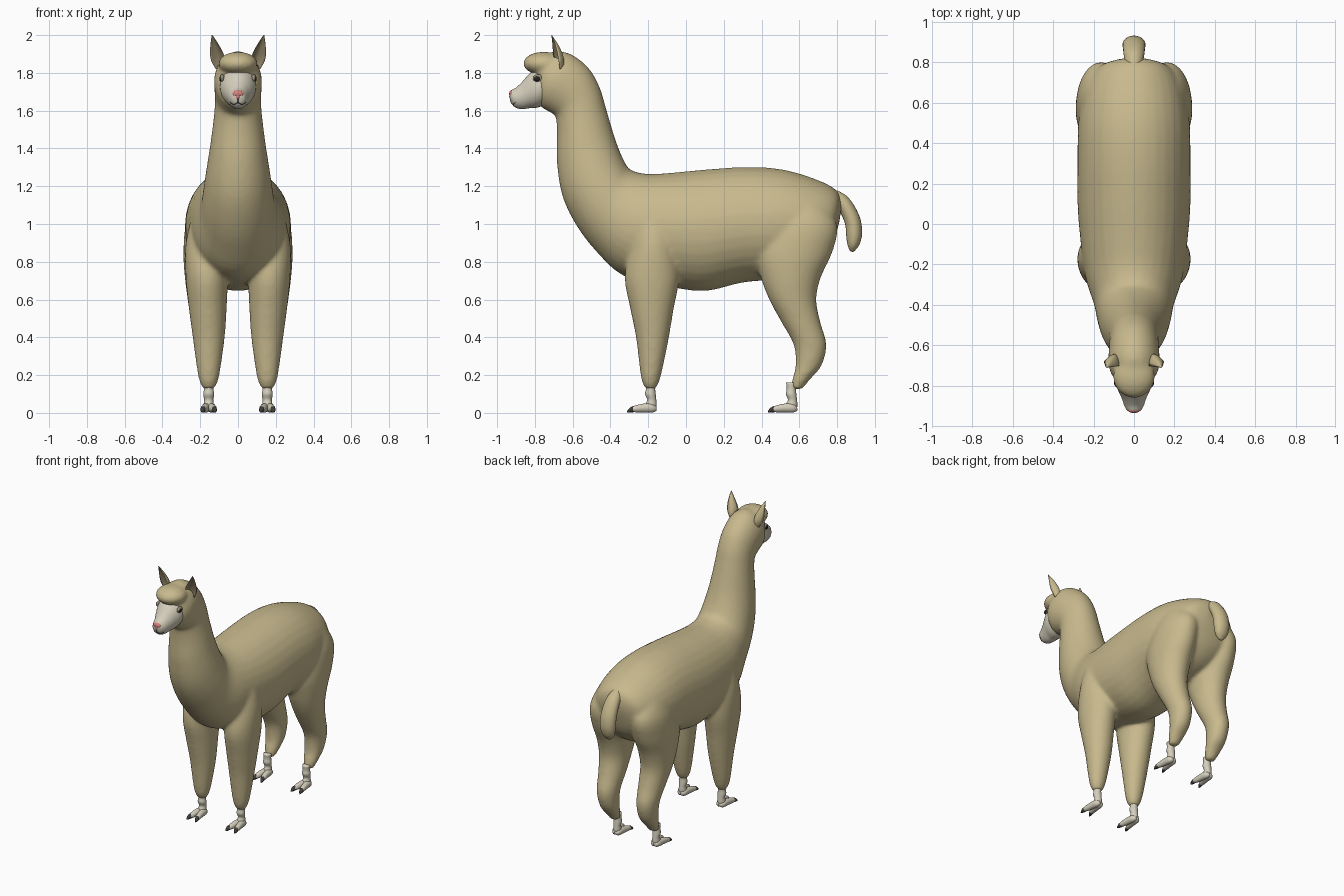
import bpy, bmesh, math
from mathutils import Vector
from mathutils.bvhtree import BVHTree

if "Cube" in bpy.data.objects:
    bpy.data.objects.remove(bpy.data.objects["Cube"])


def mat(name, r, g, b):
    m = bpy.data.materials.new(name)
    m.diffuse_color = (r, g, b, 1)
    m.use_nodes = True
    m.node_tree.nodes["Principled BSDF"].inputs["Base Color"].default_value = m.diffuse_color
    return m


FLEECE = mat("fleece tan", .58, .49, .27)
CREAM = mat("skin cream", .66, .62, .50)
PINK = mat("nose pink", .68, .22, .20)
DARK = mat("claw dark", .05, .045, .04)
EYE = mat("eye black", .02, .018, .016)
LID = mat("eyelid grey", .30, .27, .20)
EAR_IN = mat("inner ear brown", .27, .22, .13)


def finish(name, bm, mats):
    bmesh.ops.recalc_face_normals(bm, faces=bm.faces)
    me = bpy.data.meshes.new(name)
    for f in bm.faces:
        f.smooth = True
    bm.to_mesh(me)
    bm.free()
    for m in mats:
        me.materials.append(m)
    ob = bpy.data.objects.new(name, me)
    bpy.context.collection.objects.link(ob)
    return ob


def spline(rows, steps):
    """Catmull-Rom through rows of numbers."""
    out = []
    n = len(rows)
    for i in range(n - 1):
        p = [rows[max(i - 1, 0)], rows[i], rows[i + 1], rows[min(i + 2, n - 1)]]
        for k in range(steps):
            t = k / steps
            out.append([.5 * (2 * b + (c - a) * t + (2 * a - 5 * b + 4 * c - d) * t * t
                              + (3 * b - a - 3 * c + d) * t ** 3) for a, b, c, d in zip(*p)])
    out.append(list(rows[-1]))
    return out


def add_loft(bm, rings, s=1, steps=4, n=32):
    """Rings: centre x, (y0, z0) and (y1, z1) silhouette points, half width."""
    prev = None
    for cx, y0, z0, y1, z1, rx in spline(rings, steps):
        cur = []
        for k in range(n):
            a = 2 * math.pi * k / n
            c, d = math.cos(a), math.sin(a)
            cur.append(bm.verts.new((s * cx + rx * c, (y0 + y1) / 2 + (y1 - y0) / 2 * d,
                                     (z0 + z1) / 2 + (z1 - z0) / 2 * d)))
        if prev:
            for k in range(n):
                bm.faces.new((prev[k], prev[(k + 1) % n], cur[(k + 1) % n], cur[k]))
        else:
            bm.faces.new(cur)
        prev = cur
    bm.faces.new(prev)


def loft(name, rings, m, s=1, steps=4, n=24):
    bm = bmesh.new()
    add_loft(bm, rings, s, steps, n)
    return finish(name, bm, [m])


def add_ball(bm, c, r):
    vs = bmesh.ops.create_uvsphere(bm, u_segments=24, v_segments=14, radius=1)["verts"]
    for v in vs:
        v.co = Vector([c[i] + v.co[i] * r[i] for i in range(3)])


def ball(name, c, r, m):
    bm = bmesh.new()
    add_ball(bm, c, r)
    return finish(name, bm, [m])


# Fleece: torso, neck and head in one sweep, legs added, fused by remeshing
torso = [(0, .81, 1.0, .825, 1.1, .06), (0, .76, .86, .80, 1.175, .17), (0, .66, .76, .70, 1.232, .24),
         (0, .5, .71, .52, 1.287, .275), (0, .3, .69, .33, 1.302, .28), (0, .1, .645, .1, 1.288, .28),
         (0, -.1, .67, -.07, 1.272, .265), (0, -.33, .725, -.2, 1.265, .24), (0, -.48, .86, -.29, 1.285, .20),
         (0, -.585, 1.0, -.325, 1.33, .185), (0, -.655, 1.15, -.36, 1.41, .168), (0, -.683, 1.32, -.39, 1.5, .148),
         (0, -.683, 1.48, -.425, 1.62, .13), (0, -.69, 1.57, -.455, 1.72, .122), (0, -.71, 1.585, -.51, 1.82, .124),
         (0, -.735, 1.6, -.60, 1.895, .127), (0, -.755, 1.61, -.68, 1.915, .122), (0, -.775, 1.63, -.75, 1.89, .10),
         (0, -.785, 1.67, -.79, 1.83, .065)]
front_leg = [(.16, -.25, 1.1, -.08, 1.1, .07), (.165, -.29, .9, -.05, .9, .112), (.165, -.325, .72, -.035, .72, .112),
             (.16, -.295, .55, -.065, .55, .10), (.155, -.265, .4, -.09, .4, .085), (.155, -.247, .25, -.12, .25, .065),
             (.155, -.235, .17, -.14, .17, .05), (.155, -.215, .125, -.16, .125, .03)]
hind_leg = [(.14, .5, 1.15, .7, 1.15, .07), (.16, .42, 1.0, .8, 1.0, .115), (.165, .37, .85, .775, .85, .124),
            (.165, .395, .72, .715, .72, .117), (.165, .44, .6, .69, .6, .102), (.16, .505, .48, .712, .48, .088),
            (.158, .57, .36, .744, .36, .073), (.155, .58, .25, .718, .25, .063), (.155, .563, .18, .66, .18, .05),
            (.155, .555, .125, .615, .125, .03)]
bm = bmesh.new()
add_loft(bm, torso)
for s in (1, -1):
    add_loft(bm, front_leg, s)
    add_loft(bm, hind_leg, s)
add_ball(bm, (0, -.755, 1.85), (.105, .108, .062))      # topknot
fleece = finish("fleece_body", bm, [FLEECE])
rm = fleece.modifiers.new("fuse", 'REMESH')
rm.mode = 'VOXEL'
rm.voxel_size = .011
rm.use_smooth_shade = True
sm = fleece.modifiers.new("soften", 'SMOOTH')
sm.factor = .5
sm.iterations = 14
mesh = bpy.data.meshes.new_from_object(fleece.evaluated_get(bpy.context.evaluated_depsgraph_get()))
fleece.modifiers.clear()
fleece.data = mesh
mesh.materials.clear()
mesh.materials.append(FLEECE)
for p in mesh.polygons:
    p.use_smooth = True
    p.material_index = 0

# Tail
loft("tail", [(0, .76, 1.09, .78, 1.185, .04), (0, .81, 1.07, .855, 1.145, .05), (0, .842, 1.0, .915, 1.05, .056),
              (0, .848, .94, .933, .96, .056), (0, .855, .89, .92, .895, .045), (0, .867, .86, .897, .862, .022),
              (0, .878, .853, .886, .853, .006)], FLEECE)

# Bare face and muzzle
face = loft("face", [(0, -.70, 1.65, -.72, 1.83, .095), (0, -.785, 1.617, -.78, 1.83, .094),
                     (0, -.83, 1.613, -.825, 1.80, .077), (0, -.865, 1.608, -.865, 1.755, .06),
                     (0, -.90, 1.615, -.90, 1.722, .048), (0, -.922, 1.635, -.925, 1.708, .034),
                     (0, -.931, 1.66, -.932, 1.69, .012)], CREAM, n=32)
ball("nose", (0, -.922, 1.69), (.03, .014, .019), PINK)
ball("nose_tip", (0, -.926, 1.675), (.014, .01, .016), PINK)

# Mouth line laid on the muzzle surface
tree = BVHTree.FromObject(face, bpy.context.evaluated_depsgraph_get())


def mouth_line(name, pts):
    cu = bpy.data.curves.new(name, 'CURVE')
    cu.dimensions = '3D'
    cu.bevel_depth = .0022
    cu.bevel_resolution = 1
    sp = cu.splines.new('POLY')
    hits = [tree.ray_cast(Vector((x, -2, z)), Vector((0, 1, 0)))[0] for x, z in pts]
    hits = [h for h in hits if h]
    sp.points.add(len(hits) - 1)
    for p, h in zip(sp.points, hits):
        p.co = (*h, 1)
    cu.materials.append(DARK)
    bpy.context.collection.objects.link(bpy.data.objects.new(name, cu))


mouth_line("lip_split", [(0, 1.67 - .005 * i) for i in range(6)])
mouth_line("mouth", [(.042 * i / 8, 1.645 - .012 * math.sin(math.pi * abs(i) / 8)) for i in range(-8, 9)])

for s, side in ((1, "right"), (-1, "left")):
    # Eyes
    ball("eyelid_" + side, (s * .083, -.783, 1.772), (.013, .028, .021), LID)
    ball("eye_" + side, (s * .086, -.787, 1.77), (.013, .02, .016), EYE)

    # Ears: cupped, darker inside
    fwd, across = Vector((.3 * s, -.95, 0)), Vector((.95 * s, .3, 0))
    bm = bmesh.new()
    prev = None
    m = 8
    for cx, cy, z, w, b in spline([(.096, -.675, 1.82, .022, .025), (.106, -.685, 1.86, .036, .042),
                                   (.112, -.692, 1.90, .038, .04), (.124, -.70, 1.95, .023, .024),
                                   (.137, -.712, 2.0, .002, .002)], 4):
        us = [-1 + 2 * k / m for k in range(m + 1)]
        arc = [(u, 1) for u in us] + [(u, .65) for u in reversed(us[1:-1])]
        cur = [bm.verts.new(Vector((s * cx, cy, z)) + across * w * u - fwd * b * k * (1 - u * u)) for u, k in arc]
        if prev:
            n = len(cur)
            for k in range(n):
                f = bm.faces.new((prev[k], prev[(k + 1) % n], cur[(k + 1) % n], cur[k]))
                f.material_index = int(k >= m)
        else:
            bm.faces.new(cur)
        prev = cur
    bm.faces.new(prev)
    finish("ear_" + side, bm, [FLEECE, EAR_IN])

    # Feet: pastern, two splayed toes and dark claws
    for pos, dy in (("front", 0), ("hind", .745)):
        def shift(rows):
            return [(x, a + dy, z, b + dy, c, r) for x, a, z, b, c, r in rows]
        tag = pos + "_" + side
        loft("pastern_" + tag, shift([(.155, -.215, .16, -.16, .16, .026), (.155, -.212, .125, -.163, .125, .025),
                                      (.155, -.217, .10, -.16, .095, .029), (.155, -.205, .07, -.157, .065, .024),
                                      (.155, -.215, .045, -.155, .04, .027), (.155, -.21, .012, -.16, .012, .022)]),
             CREAM, s, 3, 16)
        for t in (1, -1):
            c = .155
            toe = [(c + t * .008, -.155, .012, -.157, .035, .012), (c + t * .012, -.175, .002, -.18, .05, .022),
                   (c + t * .017, -.225, .002, -.22, .05, .022), (c + t * .025, -.27, .003, -.267, .04, .018),
                   (c + t * .029, -.292, .008, -.29, .03, .012)]
            claw = [(c + t * .026, -.272, .004, -.27, .036, .014), (c + t * .030, -.292, .002, -.287, .034, .014),
                    (c + t * .033, -.305, .002, -.302, .022, .009), (c + t * .035, -.312, .003, -.312, .009, .003)]
            part = "outer" if t > 0 else "inner"
            loft("toe_%s_%s" % (part, tag), shift(toe), CREAM, s, 3, 14)
            loft("claw_%s_%s" % (part, tag), shift(claw), DARK, s, 3, 12)
